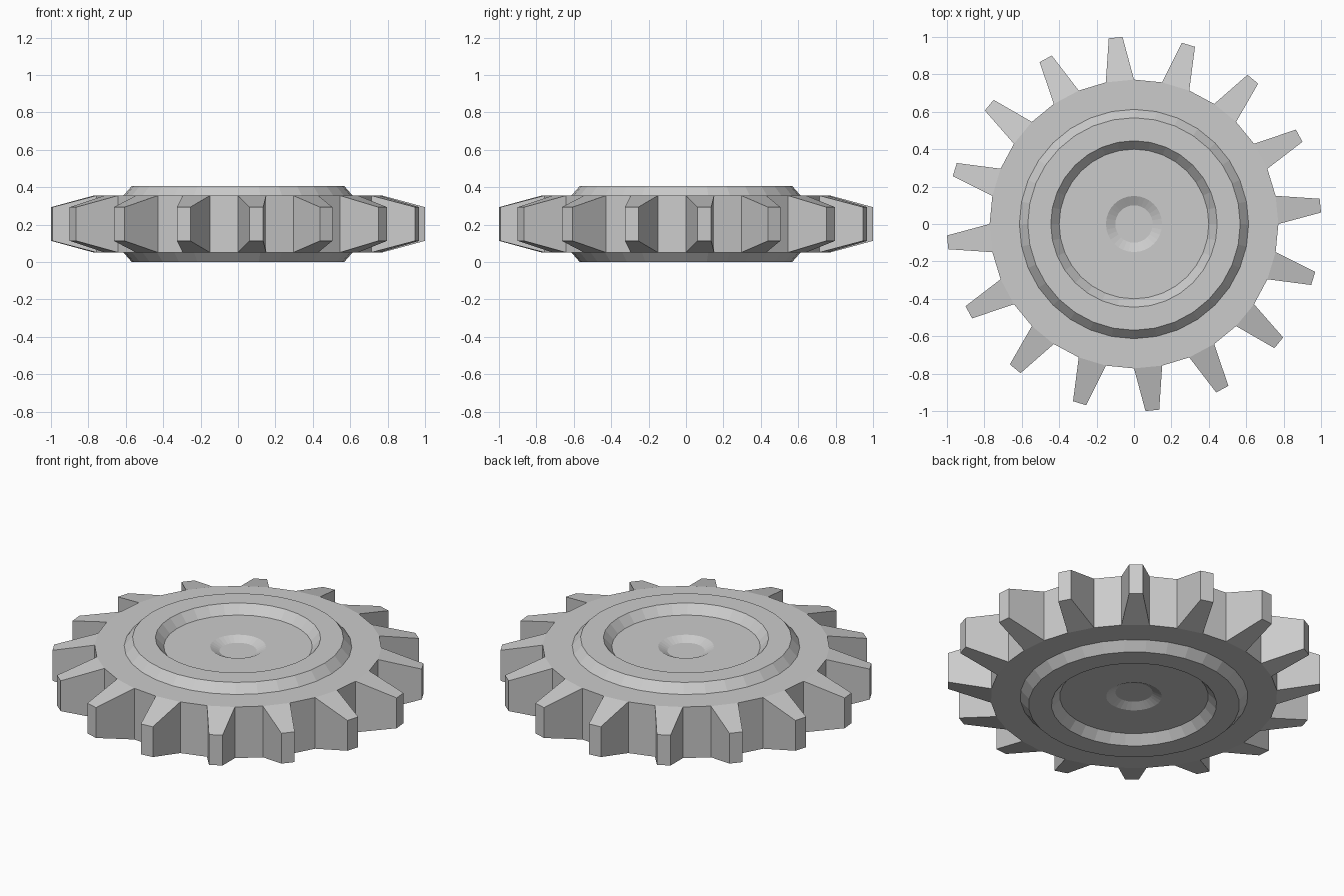
import bpy, bmesh
from math import sin, cos, pi

if "Cube" in bpy.data.objects:
    bpy.data.objects.remove(bpy.data.objects["Cube"])

SEG = 32                 # body sides; every second side carries a tooth
MID = 0.203              # half of total height
BODY_R, TIP_R = 0.772, 1.0013

# Half profile (radius, height above mid-plane), from hub to rim
half = [(0.10, 0.127), (0.15, 0.152), (0.40, 0.152), (0.445, 0.203),
        (0.568, 0.203), (0.613, 0.152), (BODY_R, 0.152)]
profile = [(r, MID + h) for r, h in half] + [(r, MID - h) for r, h in reversed(half)]
RIM = len(half) - 1      # profile segment that forms the outer rim

bm = bmesh.new()

# Lathed gear body
rings = []
for r, z in profile:
    rings.append([bm.verts.new((r * cos(2 * pi * i / SEG), r * sin(2 * pi * i / SEG), z))
                  for i in range(SEG)])
rim_faces = []
for k in range(len(rings) - 1):
    upper, lower = rings[k], rings[k + 1]
    for i in range(SEG):
        j = (i + 1) % SEG
        face = bm.faces.new((upper[i], lower[i], lower[j], upper[j]))
        if k == RIM and i % 2 == 0:
            rim_faces.append((face, (i + 0.5) * 2 * pi / SEG))

# Hub floors
bm.faces.new(rings[0])
bm.faces.new(list(reversed(rings[-1])))

# Tapered teeth extruded from alternate rim faces
for face, a in rim_faces:
    tip = bmesh.ops.extrude_discrete_faces(bm, faces=[face])["faces"][0]
    for v in tip.verts:
        side = -v.co.x * sin(a) + v.co.y * cos(a)
        s = 0.037 if side > 0 else -0.037
        z = MID + (0.09 if v.co.z > MID else -0.09)
        v.co = (TIP_R * cos(a) - s * sin(a), TIP_R * sin(a) + s * cos(a), z)

bmesh.ops.recalc_face_normals(bm, faces=bm.faces[:])
mesh = bpy.data.meshes.new("gear_wheel")
bm.to_mesh(mesh)
bm.free()
gear = bpy.data.objects.new("gear_wheel", mesh)
bpy.context.collection.objects.link(gear)
